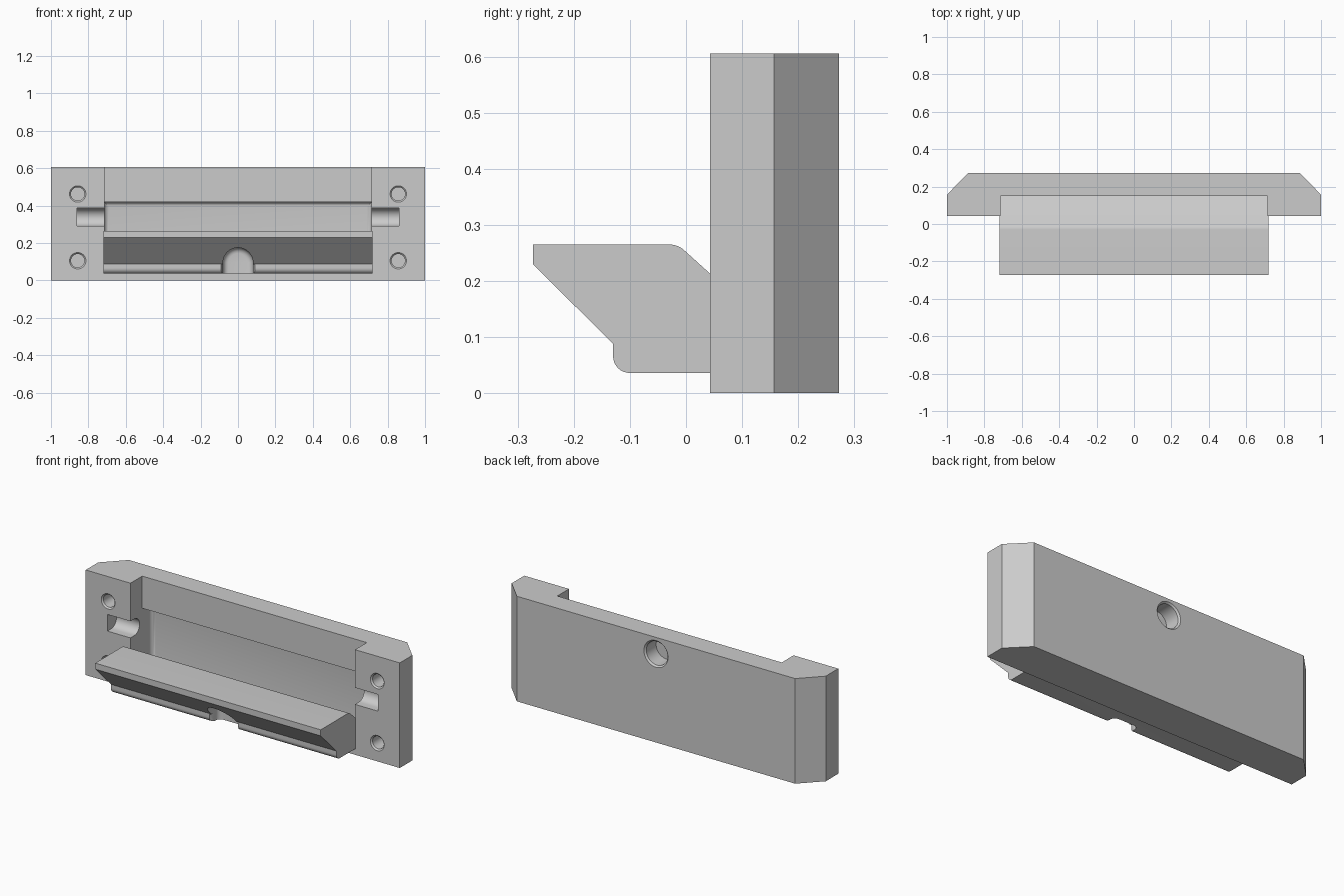
import bpy, bmesh
from math import sin, cos, pi

cube = bpy.data.objects.get("Cube")
if cube:
    bpy.data.objects.remove(cube, do_unlink=True)

grey = bpy.data.materials.new("plain_grey")
grey.use_nodes = True
grey.diffuse_color = (0.6, 0.6, 0.6, 1)
grey.node_tree.nodes["Principled BSDF"].inputs["Base Color"].default_value = (0.6, 0.6, 0.6, 1)

PLACE = {"x": lambda u, v, h: (h, u, v),
         "y": lambda u, v, h: (u, h, v),
         "z": lambda u, v, h: (u, v, h)}


def arc(cu, cv, r, start, end, n=12):
    """Points on an arc, angles in units of pi."""
    angles = [pi * (start + (end - start) * i / n) for i in range(n + 1)]
    return [(cu + r * cos(a), cv + r * sin(a)) for a in angles]


def loft(name, rings, axis, fillet=0, fillet_at=None):
    """Solid through a list of (profile, height) rings along an axis."""
    bm = bmesh.new()
    loops = [[bm.verts.new(PLACE[axis](u, v, h)) for u, v in pts] for pts, h in rings]
    for low, high in zip(loops, loops[1:]):
        for i in range(len(low)):
            j = (i + 1) % len(low)
            bm.faces.new((low[i], low[j], high[j], high[i]))
    bm.faces.new(loops[0])
    bm.faces.new(loops[-1])
    bmesh.ops.recalc_face_normals(bm, faces=bm.faces)
    if fillet:
        edges = [e for e in bm.edges if all(abs(v.co.y - fillet_at) < 1e-4 for v in e.verts)]
        bmesh.ops.bevel(bm, geom=edges, offset=fillet, segments=5, profile=0.5,
                        affect="EDGES", clamp_overlap=True)
    mesh = bpy.data.meshes.new(name)
    bm.to_mesh(mesh)
    bm.free()
    mesh.materials.append(grey)
    ob = bpy.data.objects.new(name, mesh)
    bpy.context.collection.objects.link(ob)
    return ob


def prism(name, pts, axis, a, b, **kw):
    return loft(name, [(pts, a), (pts, b)], axis, **kw)


def cut(target, cutter):
    mod = target.modifiers.new("cut", "BOOLEAN")
    mod.operation = "DIFFERENCE"
    mod.solver = "EXACT"
    mod.object = cutter
    bpy.context.view_layer.objects.active = target
    bpy.ops.object.modifier_apply(modifier=mod.name)
    bpy.data.objects.remove(cutter, do_unlink=True)


def hole(x, z, r, lip, mouth, floor):
    """Blind round hole along y with a chamfered mouth."""
    s = 1 if floor > mouth else -1
    circle = lambda q: arc(x, z, q, 0, 2, 32)[:-1]
    return loft("hole_cutter", [(circle(r + 2 * lip), mouth - s * lip),
                                (circle(r), mouth + s * lip),
                                (circle(r), floor)], "y")


FRONT, BACK, HEIGHT = 0.043, 0.273, 0.605

# Wall plate with chamfered rear corners
plate = prism("wall_plate", [(-1, FRONT), (1, FRONT), (1, 0.157), (0.886, BACK),
                             (-0.886, BACK), (-1, 0.157)], "z", 0, HEIGHT)

# Stepped recess with a sloping floor and filleted deep pocket
recess = [(-0.1, 0.7), (0.15, 0.7), (0.15, 0.42), (0.235, 0.42),
          (0.235, 0.062), (FRONT, 0.213), (-0.1, 0.326)]
cut(plate, prism("recess_cutter", recess, "x", -0.715, 0.715, fillet=0.025, fillet_at=0.235))

# Screw holes and rounded side slots
for side in (-1, 1):
    for z in (0.105, 0.462):
        cut(plate, hole(side * 0.857, z, 0.036, 0.008, FRONT, 0.17))
    slot = [(0, 0.29), (0.078, 0.29)] + arc(0.078, 0.338, 0.048, -0.5, 0.5)[1:] + [(0, 0.386)]
    cut(plate, prism("slot_cutter", slot, "x", side * 0.6, side * 0.862))

# Blind mounting hole in the back
cut(plate, hole(0, 0.51, 0.068, 0.009, BACK, 0.175))

# Projecting tray with a rounded lower lip
tray_profile = ([(-0.273, 0.265), (-0.273, 0.23), (-0.13, 0.088)]
                + arc(-0.1, 0.066, 0.03, 1, 1.5, 8)
                + [(0.055, 0.036), (0.055, 0.2035), (FRONT, 0.213)]
                + arc(-0.03, 0.225, 0.04, 0.28, 0.5, 6))
tray = prism("tray", tray_profile, "x", -0.718, 0.718)

# Arched finger notch under the tray, with a flared front lip
arch = [(-0.08, -0.05)] + arc(0, 0.095, 0.08, 1, 0, 24) + [(0.08, -0.05)]
cut(tray, prism("notch_cutter", arch, "y", -0.4, -0.06, fillet=0.03, fillet_at=-0.06))
flare = [(-0.1, -0.15), (-0.08, -0.1), (0.08, -0.1), (0.1, -0.15)]
cut(tray, prism("flare_cutter", flare, "z", 0, 0.085))

for ob in (plate, tray):
    bpy.ops.object.select_all(action="DESELECT")
    ob.select_set(True)
    bpy.context.view_layer.objects.active = ob
    bpy.ops.object.shade_smooth_by_angle(angle=pi / 6)
